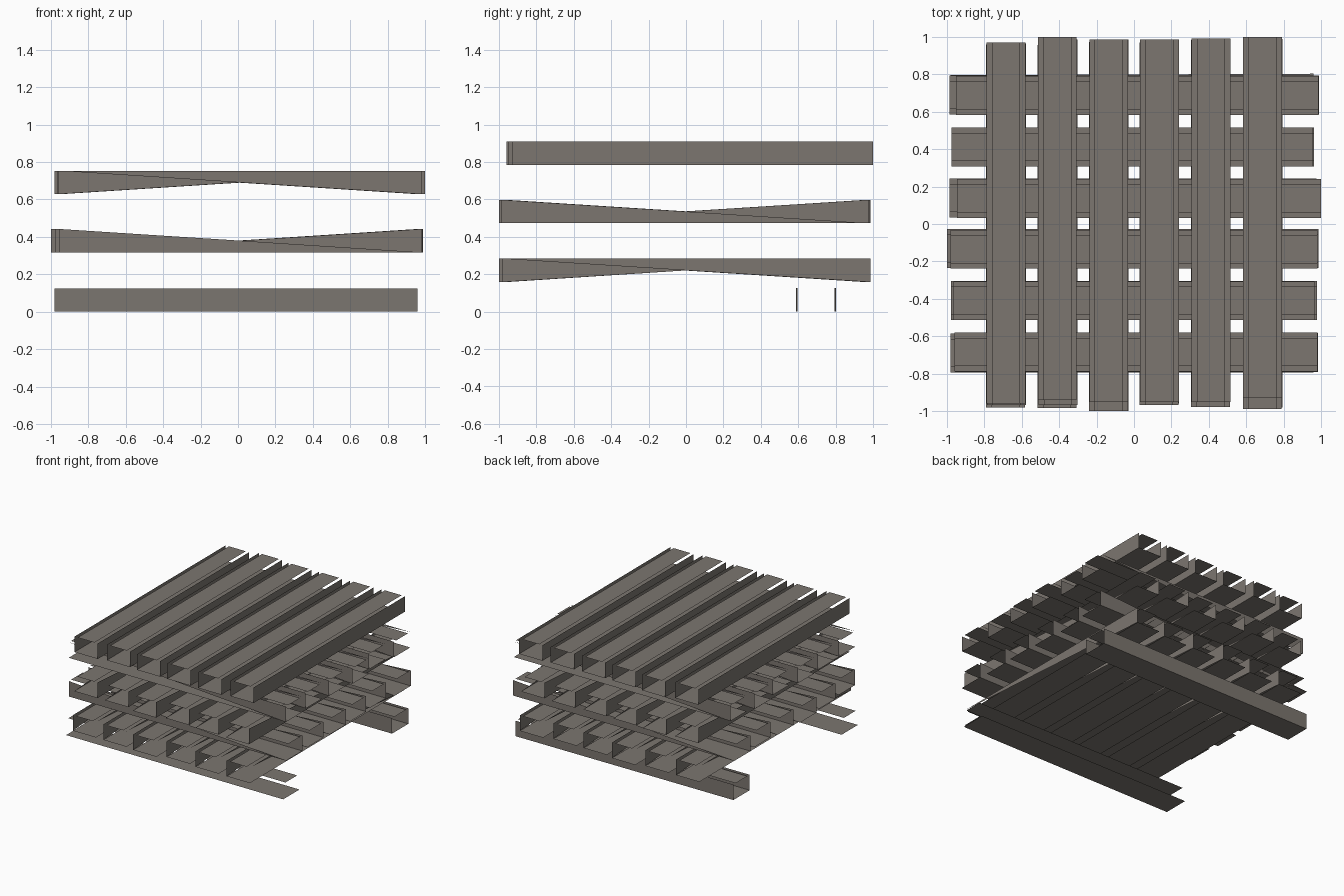
import bpy, bmesh, random

cube = bpy.data.objects.get("Cube")
if cube:
    bpy.data.objects.remove(cube, do_unlink=True)
random.seed(4)

# Single weathered timber colour
wood = bpy.data.materials.new("weathered_grey_wood")
COLOR = (0.20, 0.18, 0.16, 1)
wood.diffuse_color = COLOR
wood.use_nodes = True
wood.node_tree.nodes["Principled BSDF"].inputs["Base Color"].default_value = COLOR

HALF = 0.104      # half the beam width
TOP_HALF = 0.075  # half the narrower top board
THICK = 0.125     # beam height


def beam(name, axis, centre, z, lo, hi, walls, tall=1, skew=0):
    """Open-ended hollow beam along an axis, with a loose narrow top board.
    Walls are full, none, or a tapering triangle on the top or bottom edge."""
    bm = bmesh.new()

    def vert(end, side, level, half=HALF):
        u = hi if end > 0 else lo
        w = centre + side * half + end * skew
        xy = (u, w) if axis == "x" else (w, u)
        return bm.verts.new((*xy, z + level * THICK))

    # Bottom and top boards
    for level, half in ((0, HALF), (1, TOP_HALF)):
        bm.faces.new([vert(e, s, level, half)
                      for e, s in ((-1, -1), (1, -1), (1, 1), (-1, 1))])
    # Side walls
    for side in (-1, 1):
        if walls == "full":
            bm.faces.new([vert(e, side, k) for e, k in ((-1, 0), (1, 0), (1, 1), (-1, 1))])
        elif walls in ("top", "bottom"):
            edge = 1 if walls == "top" else 0
            bm.faces.new([vert(-1, side, edge), vert(1, side, edge),
                          vert(tall * side, side, 1 - edge)])
    bmesh.ops.remove_doubles(bm, verts=bm.verts, dist=0.0001)
    bmesh.ops.recalc_face_normals(bm, faces=bm.faces)
    mesh = bpy.data.meshes.new(name)
    bm.to_mesh(mesh)
    bm.free()
    mesh.materials.append(wood)
    obj = bpy.data.objects.new(name, mesh)
    bpy.context.collection.objects.link(obj)


CENTRES = (-0.685, -0.41, -0.135, 0.137, 0.412, 0.687)

# Two ground bearers: the front one has lost its sides
beam("front_bearer", "x", -0.69, 0, -0.98, 0.96, "none")
beam("back_bearer", "x", 0.695, 0, -0.98, 0.96, "full", skew=0.004)

# Crossed middle layers with slightly uneven ends
LAYERS = (("second", "y", 0.158, "top", 1),
          ("third", "x", 0.317, "bottom", 1),
          ("fourth", "y", 0.473, "bottom", -1))
for label, axis, z, walls, tall in LAYERS:
    for i, c in enumerate(CENTRES):
        lo = -1 if i == 2 else random.uniform(-0.99, -0.95)
        hi = random.uniform(0.955, 0.99)
        beam(f"{label}_layer_beam_{i + 1}", axis, c + random.uniform(-0.004, 0.004),
             z, lo, hi, walls, tall)

# Upper two layers; only the topmost has complete sides
FIFTH_ENDS = ((-0.96, 0.98), (-0.965, 0.965), (-0.98, 0.98),
              (-0.945, 1), (-0.975, 0.955), (-0.95, 0.985))
TOP_ENDS = ((-0.96, 0.97), (-0.94, 1), (-0.95, 0.985),
            (-0.95, 0.985), (-0.95, 0.99), (-0.93, 1))
for i, c in enumerate(CENTRES):
    beam(f"fifth_layer_beam_{i + 1}", "x", c, 0.628, *FIFTH_ENDS[i], "top", -1)
    beam(f"top_layer_beam_{i + 1}", "y", c, 0.785, *TOP_ENDS[i], "full")
